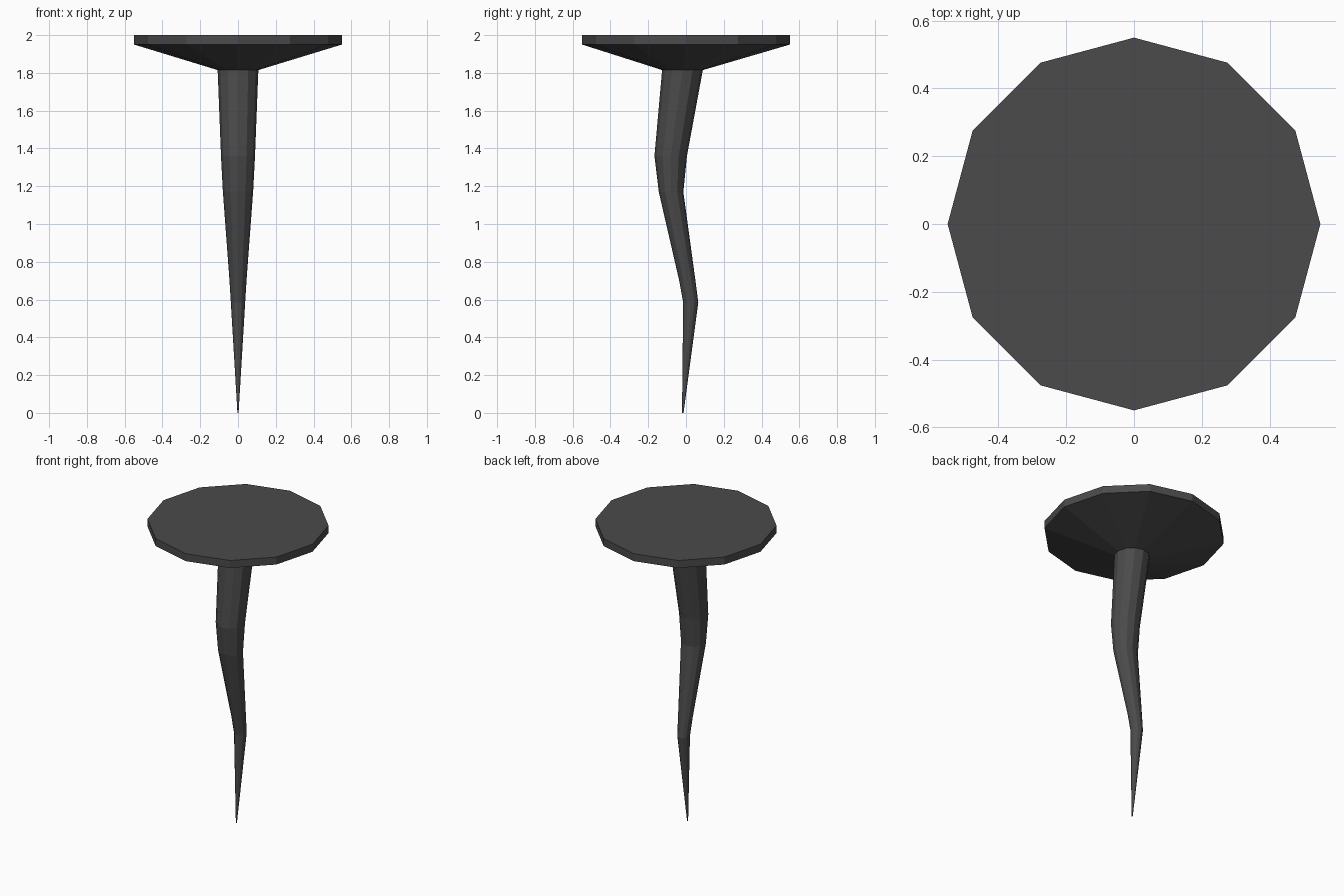
import bpy, bmesh, math

if "Cube" in bpy.data.objects:
    bpy.data.objects.remove(bpy.data.objects["Cube"])

SIDES = 12

iron = bpy.data.materials.new("dark iron")
iron.diffuse_color = (0.07, 0.07, 0.07, 1)
iron.use_nodes = True
iron.node_tree.nodes["Principled BSDF"].inputs["Base Color"].default_value = iron.diffuse_color


def loft(name, rings):
    """Skin a closed solid through rings of (z, centre y, x radius, y radius)."""
    bm = bmesh.new()
    loops = []
    for z, cy, rx, ry in rings:
        angles = [2 * math.pi * i / SIDES for i in range(SIDES)]
        loops.append([bm.verts.new((rx * math.cos(a), cy + ry * math.sin(a), z))
                      for a in angles])
    for low, high in zip(loops, loops[1:]):
        for i in range(SIDES):
            j = (i + 1) % SIDES
            bm.faces.new((low[i], low[j], high[j], high[i]))
    bm.faces.new(loops[0][::-1])
    bm.faces.new(loops[-1])
    bmesh.ops.recalc_face_normals(bm, faces=bm.faces[:])
    mesh = bpy.data.meshes.new(name)
    bm.to_mesh(mesh)
    bm.free()
    mesh.materials.append(iron)
    ob = bpy.data.objects.new(name, mesh)
    bpy.context.collection.objects.link(ob)
    return ob


# Bent, tapering shaft from the tip upward
loft("shaft", [
    (0.00, -0.017, 0.003, 0.004),
    (0.585, 0.025, 0.038, 0.040),
    (0.70, 0.007, 0.045, 0.043),
    (1.17, -0.079, 0.080, 0.065),
    (1.36, -0.081, 0.090, 0.086),
    (1.82, -0.018, 0.108, 0.108),
])

# Wide flat head with a conical underside
loft("head", [
    (1.815, -0.018, 0.108, 0.108),
    (1.95, 0, 0.55, 0.55),
    (2.00, 0, 0.55, 0.55),
])
